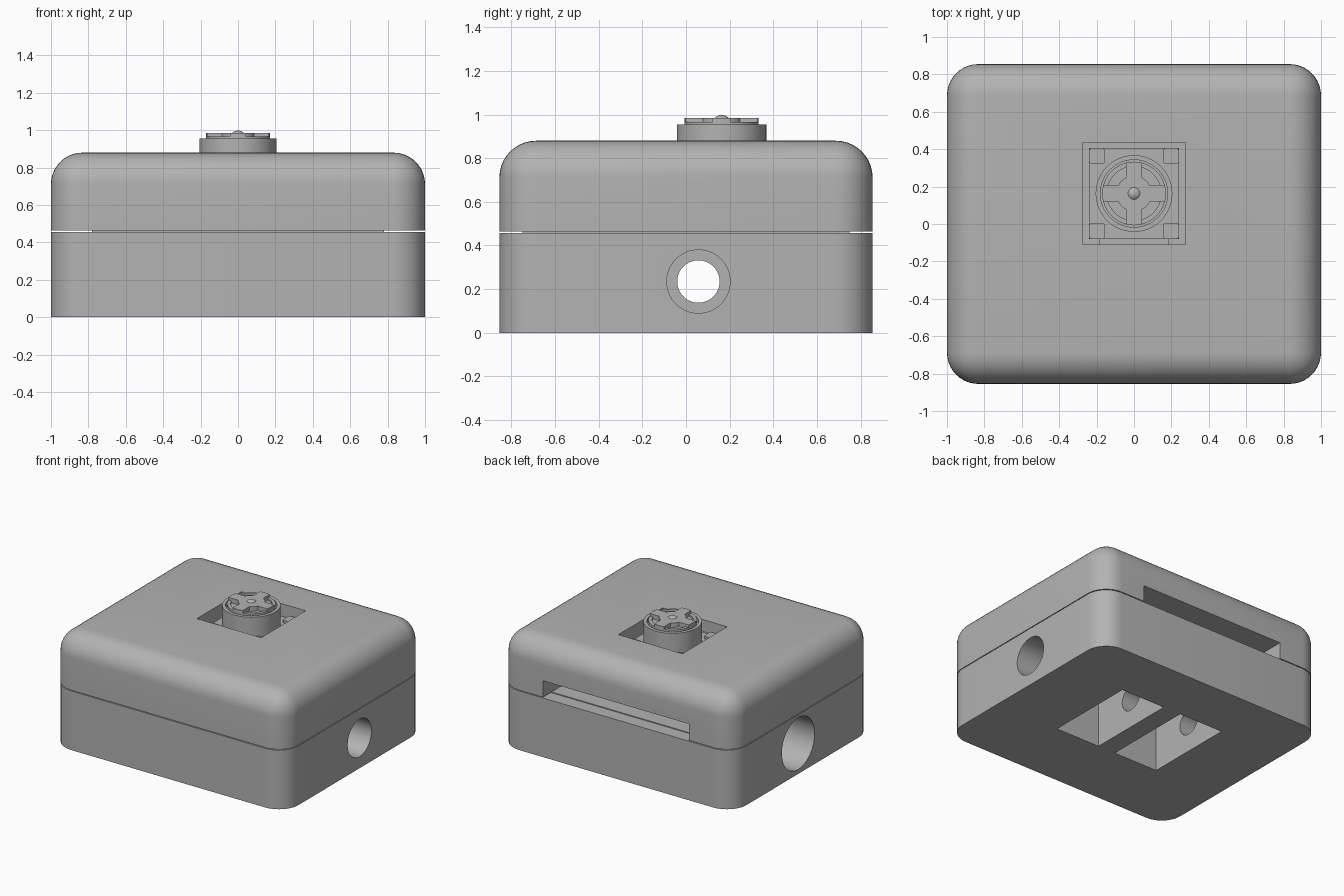
import bpy, bmesh
from math import pi

if "Cube" in bpy.data.objects:
    bpy.data.objects.remove(bpy.data.objects["Cube"], do_unlink=True)

grey = bpy.data.materials.new("plain grey")
grey.use_nodes = True
grey.diffuse_color = (0.45, 0.45, 0.45, 1)
grey.node_tree.nodes["Principled BSDF"].inputs["Base Color"].default_value = (0.45, 0.45, 0.45, 1)


def make(name, bm):
    bmesh.ops.recalc_face_normals(bm, faces=bm.faces)
    mesh = bpy.data.meshes.new(name)
    bm.to_mesh(mesh)
    bm.free()
    mesh.materials.append(grey)
    ob = bpy.data.objects.new(name, mesh)
    bpy.context.collection.objects.link(ob)
    return ob


def box(name, x, y, z, radius=0, round_top=False):
    """Box from (min, max) ranges, with rounded uprights and top rim."""
    bm = bmesh.new()
    bmesh.ops.create_cube(bm, size=1)
    for v in bm.verts:
        v.co = [r[0] if c < 0 else r[1] for c, r in zip(v.co, (x, y, z))]
    if radius:
        rim = [e for e in bm.edges if abs(e.verts[0].co.z - e.verts[1].co.z) > 0.01
               or (round_top and min(v.co.z for v in e.verts) > z[1] - 0.01)]
        bmesh.ops.bevel(bm, geom=rim, offset=radius, segments=10, profile=0.5, affect='EDGES')
    return make(name, bm)


def cylinder(name, radius, length, centre, along_x=False):
    bm = bmesh.new()
    bmesh.ops.create_cone(bm, cap_ends=True, segments=64, radius1=radius, radius2=radius, depth=length)
    ob = make(name, bm)
    if along_x:
        ob.rotation_euler.y = pi / 2
    ob.location = centre
    return ob


def combine(ob, others, operation='DIFFERENCE'):
    for other in others:
        mod = ob.modifiers.new("cut", 'BOOLEAN')
        mod.operation, mod.solver, mod.object = operation, 'EXACT', other
        bpy.context.view_layer.objects.active = ob
        bpy.ops.object.modifier_apply(modifier=mod.name)
        bpy.data.objects.remove(other, do_unlink=True)


def smooth(ob):
    bpy.ops.object.select_all(action='DESELECT')
    ob.select_set(True)
    bpy.context.view_layer.objects.active = ob
    bpy.ops.object.shade_smooth_by_angle(angle=0.5)


WIDE, DEEP = (-1, 1), (-0.855, 0.855)
HOLE_Y, HOLE_Z = 0.057, 0.235

# Lower shell: two bottom pockets and stepped side bores
base = box("lower_shell", WIDE, DEEP, (0, 0.457), 0.17)
pockets = [box("pocket_cutter", x, (-0.30, 0.415), (-0.1, 0.42))
           for x in ((0.075, 0.455), (-0.455, -0.075))]
bores = [cylinder("bore_cutter", r, b - a, ((a + b) / 2, HOLE_Y, HOLE_Z), True)
         for r, a, b in ((0.145, 0.3, 1.1), (0.097, -0.9, 0.4), (0.2, -1.1, -0.73))]
combine(base, pockets + bores)
smooth(base)

# Plate that spaces the two shells
box("locating_lip", (-0.78, 0.78), (-0.75, 0.75), (0.45, 0.464))

# Upper shell: rear slot and square well for the control
lid = box("upper_shell", WIDE, DEEP, (0.463, 0.88), 0.168, True)
combine(lid, [box("slot_cutter", (-0.625, 0.625), (-0.3, 1), (0.4, 0.59)),
              box("well_cutter", (-0.275, 0.275), (-0.11, 0.435), (0.5, 1))])
smooth(lid)

# Control module seated in the well
CY = 0.163
box("module_body", (-0.24, 0.24), (CY - 0.243, CY + 0.243), (0.464, 0.80))
box("module_tab", (-0.185, 0.185), (CY - 0.272, CY - 0.24), (0.464, 0.79))
for sx in (-1, 1):
    for sy in (-1, 1):
        x, y = sorted((sx * 0.155, sx * 0.24)), sorted((CY + sy * 0.158, CY + sy * 0.243))
        box("module_corner", x, y, (0.79, 0.82), 0.015)

# Round housing with a hollow top
housing = cylinder("control_housing", 0.205, 0.165, (0, CY, 0.8725))
combine(housing, [cylinder("housing_cutter", 0.18, 0.1, (0, CY, 0.975))])
smooth(housing)

# Cap: disc with curved recesses left between four arms
cap = cylinder("control_cap", 0.17, 0.07, (0, CY, 0.95))
cutter = cylinder("recess_cutter", 0.145, 0.1, (0, CY, 1.0))
hub = cylinder("hub_keep", 0.095, 0.3, (0, CY, 1.0))
arms = [box("arm_keep", (-0.2, 0.2), (CY - 0.042, CY + 0.042), (0.8, 1.2)),
        box("arm_keep", (-0.042, 0.042), (CY - 0.2, CY + 0.2), (0.8, 1.2))]
combine(cutter, [hub] + arms)
outer = cylinder("rim_cutter", 0.19, 0.1, (0, CY, 1.015))
combine(outer, [cylinder("rim_keep", 0.14, 0.3, (0, CY, 1.0))]
        + [box("rim_arm_keep", (-0.3, 0.3), (CY - 0.042, CY + 0.042), (0.8, 1.2)),
           box("rim_arm_keep", (-0.042, 0.042), (CY - 0.3, CY + 0.3), (0.8, 1.2))])
combine(cap, [cutter, outer])
smooth(cap)

# Small dome in the middle of the cap
bm = bmesh.new()
bmesh.ops.create_uvsphere(bm, u_segments=32, v_segments=16, radius=0.045)
dome = make("cap_dome", bm)
dome.location = (0, CY, 0.953)
smooth(dome)
